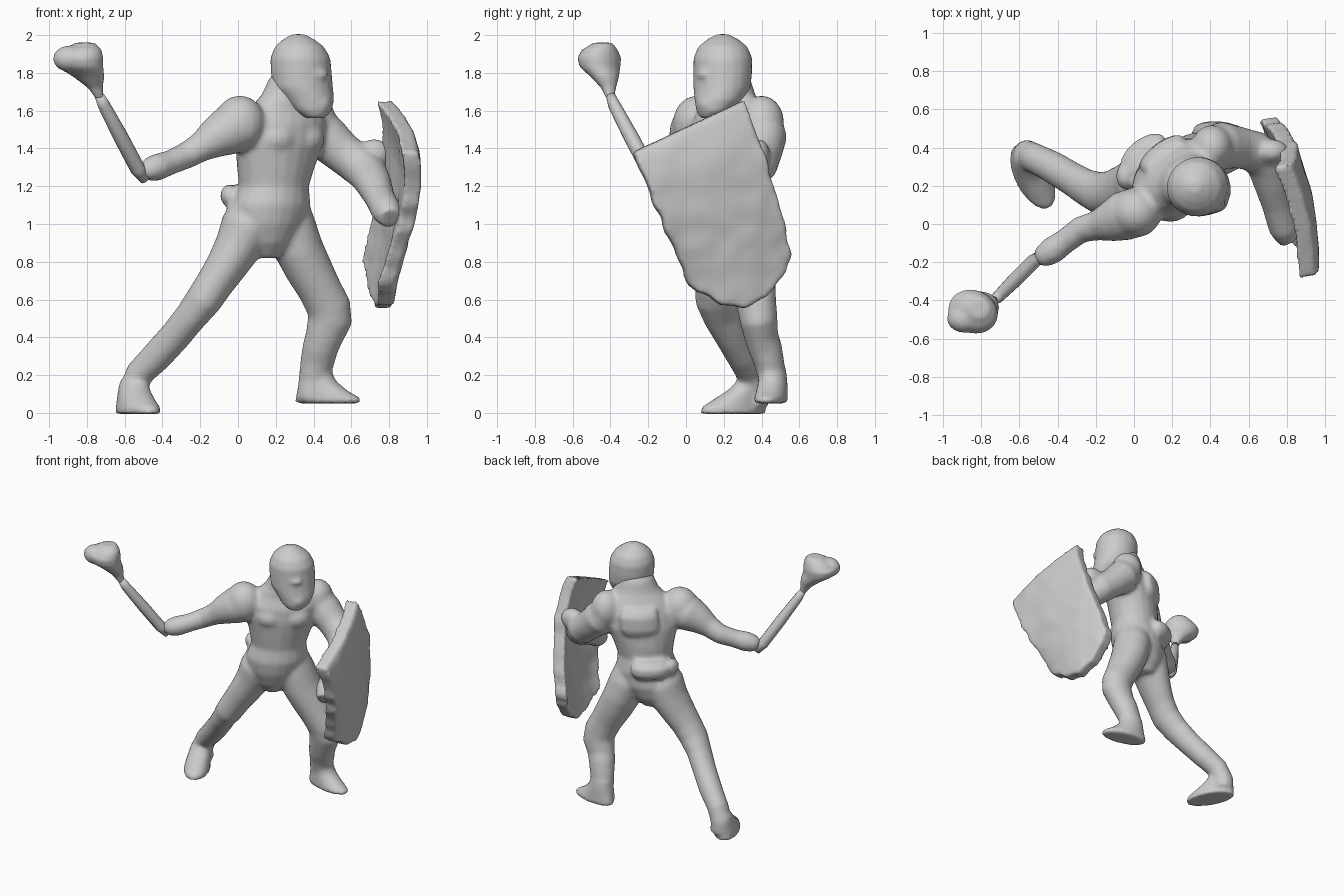
import bpy, bmesh, math
from mathutils import Vector, noise

TURN = (0.79, 0.61, 0)      # shoulder line of the twisted torso
UP = Vector((0, 0, 1))


def tube(bm, rings, side=(0, 0, 1), axis=None, n=20):
    """Loft ellipses (x, y, z, radius along side, other radius) along a path."""
    pts = [Vector(r[:3]) for r in rings]
    loops = []
    for i, r in enumerate(rings):
        d = axis or (pts[min(i + 1, len(pts) - 1)] - pts[max(i - 1, 0)]).normalized()
        s = Vector(side)
        s = (s - d * s.dot(d)).normalized()
        t = d.cross(s)
        b = r[4] if len(r) > 4 else r[3]
        loops.append([bm.verts.new(pts[i] + s * r[3] * math.cos(k * math.tau / n)
                                   + t * b * math.sin(k * math.tau / n)) for k in range(n)])
    for a, b in zip(loops, loops[1:]):
        for k in range(n):
            bm.faces.new((a[k], a[(k + 1) % n], b[(k + 1) % n], b[k]))
    bm.faces.new(loops[0][::-1])
    bm.faces.new(loops[-1])


def ball(bm, c, r):
    res = bmesh.ops.create_uvsphere(bm, u_segments=20, v_segments=12, radius=1)
    for v in res["verts"]:
        v.co = Vector(c) + Vector((v.co.x * r[0], v.co.y * r[1], v.co.z * r[2]))


def finish(bm, name, voxel=0.016, smooth=4):
    bmesh.ops.recalc_face_normals(bm, faces=bm.faces)
    me = bpy.data.meshes.new(name)
    bm.to_mesh(me)
    bm.free()
    ob = bpy.data.objects.new(name, me)
    bpy.context.collection.objects.link(ob)
    for p in me.polygons:
        p.use_smooth = True
    if voxel:
        m = ob.modifiers.new("fuse", "REMESH")
        m.mode = 'VOXEL'
        m.voxel_size = voxel
        m.use_smooth_shade = True
        s = ob.modifiers.new("soften", "SMOOTH")
        s.factor = 0.5
        s.iterations = smooth
    return ob


# Body: torso, shoulders, arms and legs fused together
bm = bmesh.new()
tube(bm, [(.13, .24, .82, .07, .09), (.14, .24, .90, .14, .15), (.155, .24, 1.0, .20, .185),
          (.175, .235, 1.1, .22, .19), (.19, .235, 1.2, .195, .17), (.20, .235, 1.3, .22, .18),
          (.22, .235, 1.42, .26, .185), (.24, .235, 1.53, .265, .17), (.25, .24, 1.61, .22, .14),
          (.27, .23, 1.68, .16, .125), (.285, .22, 1.76, .13, .12), (.31, .21, 1.84, .09, .09)],
     TURN, UP)
# belt pouch and back plate
tube(bm, [(.06, .36, 1.08, .11, .06), (.05, .37, 1.12, .14, .075), (.05, .37, 1.17, .14, .075),
          (.07, .35, 1.21, .11, .06)], TURN, UP)
tube(bm, [(.14, .37, 1.40, .12, .04), (.14, .37, 1.44, .14, .055), (.15, .37, 1.54, .14, .055),
          (.16, .35, 1.59, .12, .04)], TURN, UP)
ball(bm, (-.045, .25, 1.15), (.05, .07, .06))
# broad chest plates
ball(bm, (.19, .13, 1.45), (.13, .12, .10))
ball(bm, (.34, .23, 1.45), (.12, .12, .10))
# shoulder pads
ball(bm, (.01, .06, 1.535), (.135, .13, .145))
ball(bm, (.41, .40, 1.54), (.11, .12, .14))
# raised arm
tube(bm, [(.04, .07, 1.53, .13), (-.06, .04, 1.49, .13), (-.13, .01, 1.45, .105),
          (-.20, -.01, 1.405, .078), (-.28, -.03, 1.36, .07), (-.36, -.09, 1.325, .065),
          (-.43, -.14, 1.30, .072), (-.48, -.17, 1.285, .06), (-.51, -.18, 1.27, .035)])
# shield arm: elbow back, forearm reaching forward behind the shield
tube(bm, [(.40, .40, 1.54, .11), (.46, .41, 1.46, .125), (.55, .40, 1.38, .11),
          (.63, .38, 1.32, .11), (.69, .32, 1.265, .105), (.72, .22, 1.21, .095),
          (.75, .10, 1.14, .08), (.785, -.02, 1.07, .08), (.81, -.08, 1.03, .06)])
ball(bm, (.72, .38, 1.37), (.09, .065, .08))
# stretched leg
tube(bm, [(.09, .22, 1.08, .13), (.05, .21, .98, .145, .16), (.0, .20, .88, .125, .145),
          (-.06, .18, .78, .11, .13), (-.12, .165, .69, .10, .115), (-.18, .16, .60, .097, .112),
          (-.25, .19, .51, .085, .10), (-.33, .24, .41, .083, .09), (-.43, .30, .30, .082, .085),
          (-.52, .345, .21, .075, .08), (-.56, .36, .12, .075, .08), (-.56, .36, .04, .08, .08)],
     (1, 0, 0))
# bent leg with boot cuff
tube(bm, [(.25, .29, 1.08, .13), (.28, .31, .98, .135, .15), (.325, .33, .86, .13, .15),
          (.375, .345, .76, .125, .135), (.435, .36, .65, .115, .115), (.48, .375, .56, .118, .105),
          (.488, .385, .49, .118, .10), (.455, .40, .40, .10, .09), (.435, .42, .34, .095, .09),
          (.42, .44, .27, .09, .08), (.40, .46, .17, .08, .075),
          (.39, .46, .07, .08, .075)], (1, 0, 0))
# feet
tube(bm, [(-.53, .25, -.005, .19, .095), (-.53, .25, .03, .185, .092), (-.54, .28, .07, .15, .085),
          (-.55, .32, .12, .105, .08), (-.55, .35, .17, .08, .075)], (.46, -.89, 0), UP)
tube(bm, [(.48, .45, .05, .185, .085), (.475, .45, .08, .175, .083), (.445, .455, .12, .135, .08),
          (.42, .46, .17, .10, .077), (.41, .455, .23, .085, .075)], (.97, -.22, 0), UP)
finish(bm, "body")

# Helmet with brow and jaw
bm = bmesh.new()
tube(bm, [(.41, .125, 1.56, .05, .05), (.40, .145, 1.60, .10, .09), (.375, .175, 1.66, .135, .13),
          (.345, .19, 1.72, .16, .15), (.335, .195, 1.80, .163, .155), (.33, .195, 1.88, .16, .155),
          (.325, .195, 1.94, .13, .13), (.32, .195, 1.98, .08, .08), (.32, .195, 2.005, .03, .03)],
     (.93, .37, 0), UP)
ball(bm, (.37, .10, 1.79), (.11, .05, .035))
ball(bm, (.415, .12, 1.635), (.08, .065, .06))
finish(bm, "helmet", 0.014, 5)

# Club handle and stone head
bm = bmesh.new()
tube(bm, [(-.49, -.17, 1.235, .03), (-.53, -.20, 1.29, .04), (-.62, -.29, 1.46, .04),
          (-.71, -.38, 1.63, .033), (-.735, -.40, 1.68, .025)], n=10)
finish(bm, "club_handle", 0)
bm = bmesh.new()
tube(bm, [(-.73, -.40, 1.66, .022, .022), (-.755, -.41, 1.72, .04, .04), (-.79, -.43, 1.78, .085, .075),
          (-.835, -.455, 1.83, .125, .105), (-.845, -.46, 1.88, .135, .115),
          (-.825, -.455, 1.925, .105, .09), (-.81, -.44, 1.96, .05, .05)], (.93, -.37, 0), UP)
ball(bm, (-.89, -.495, 1.875), (.09, .075, .07))
finish(bm, "club_head", 0.012, 5)

# Shield: curved tilted slab with a ragged lower edge
TF, TB = Vector((.95, -.275, 1.38)), Vector((.82, .315, 1.655))
BF, BB = Vector((.825, .02, .68)), Vector((.74, .565, .72))
N = 28
bm = bmesh.new()
grid = []
for j in range(N + 1):
    v = j / N
    row = []
    for i in range(N + 1):
        u = i / N
        p = TF.lerp(TB, u).lerp(BF.lerp(BB, u), v)
        p.x += .055 * math.sin(math.pi * v ** .7) + .03 * math.sin(math.pi * u)
        p.y += .025 * math.sin(math.pi * v) * u
        p.z -= .135 * math.sin(math.pi * u) * v ** 3
        p.z += .09 * v * v * max(0, u - .75) * 4
        q = p * 9
        p.x += .008 * noise.noise(q)
        rag = .008 + .014 * v
        p.y += rag * noise.noise(q * 1.2 + Vector((5, 0, 0))) * abs(2 * u - 1)
        p.z += rag * noise.noise(q * 1.2 + Vector((0, 9, 0))) * v
        row.append(bm.verts.new(p))
    grid.append(row)
for j in range(N):
    for i in range(N):
        bm.faces.new((grid[j][i], grid[j + 1][i], grid[j + 1][i + 1], grid[j][i + 1]))
ext = bmesh.ops.extrude_face_region(bm, geom=bm.faces[:])
for v in [g for g in ext["geom"] if isinstance(g, bmesh.types.BMVert)]:
    v.co += Vector((-.09, -.015, 0))
finish(bm, "shield", 0.014, 5)
